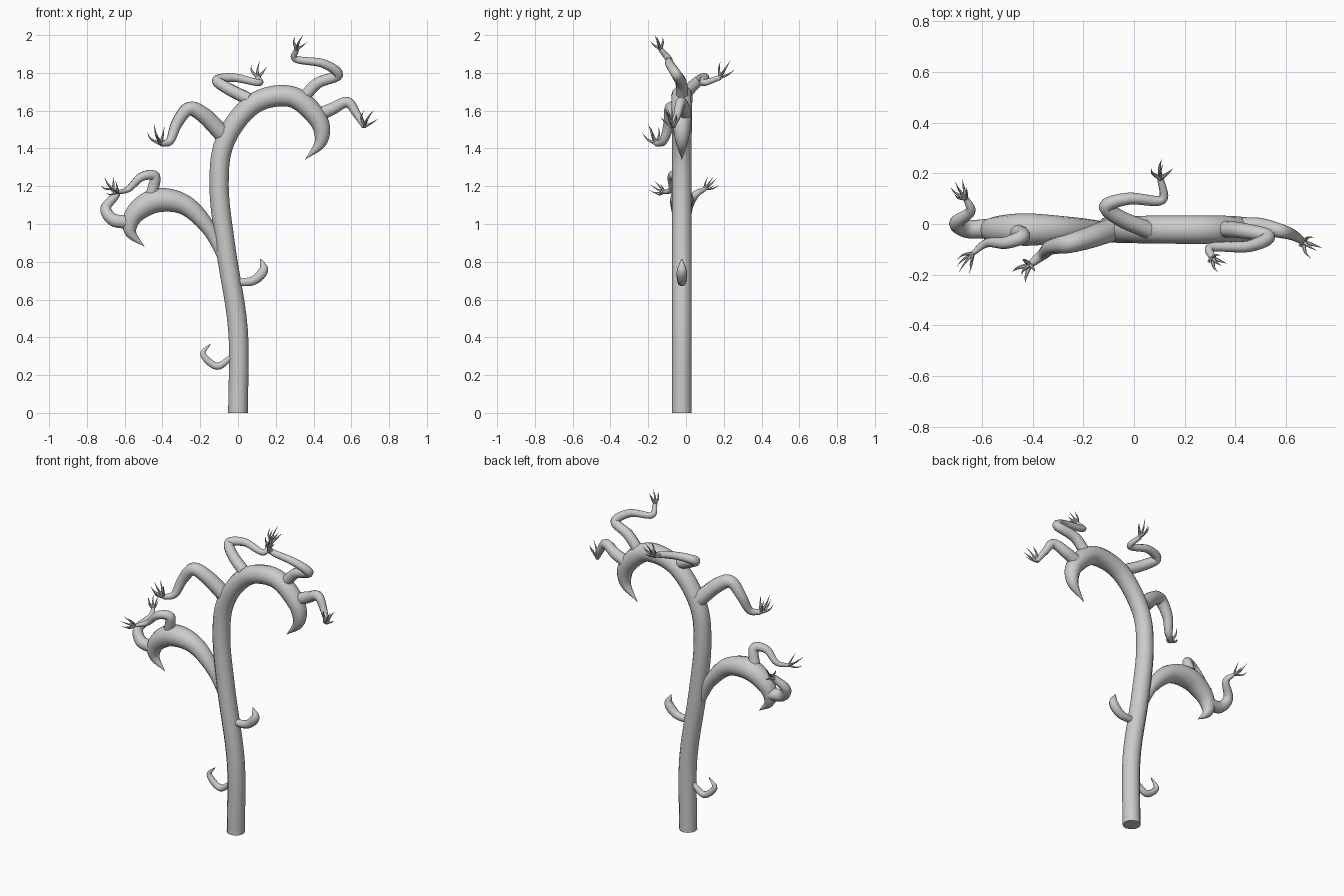
import bpy, math
from mathutils import Vector

if "Cube" in bpy.data.objects:
    bpy.data.objects.remove(bpy.data.objects["Cube"])

Y = -0.022  # plane of the main stalk


def catmull(pts, steps):
    """Smooth resampling of (x, y, z, radius) points."""
    p = [Vector(q) for q in pts]
    p = [2 * p[0] - p[1]] + p + [2 * p[-1] - p[-2]]
    out = []
    for i in range(1, len(p) - 2):
        a, b, c, d = p[i - 1:i + 3]
        m0, m1 = (c - a) / 2, (d - b) / 2
        for k in range(steps):
            t = k / steps
            s = t * t * (3 - 2 * t)
            out.append(b.lerp(c, s) + t * (1 - t) * ((1 - t) * m0 - t * m1))
    return out + [p[-2]]


def tube(name, paths, steps=7, res=3):
    """Tapered round tubes swept along one or more paths."""
    cu = bpy.data.curves.new(name, 'CURVE')
    cu.dimensions = '3D'
    cu.bevel_depth = 1
    cu.bevel_resolution = res
    cu.use_fill_caps = True
    for path in paths:
        pts = catmull(path, steps)
        sp = cu.splines.new('POLY')
        sp.points.add(len(pts) - 1)
        for q, v in zip(sp.points, pts):
            q.co = (v.x, v.y, v.z, 1)
            q.radius = max(v.w, 0.0005)
    ob = bpy.data.objects.new(name, cu)
    bpy.context.collection.objects.link(ob)
    bpy.ops.object.select_all(action='DESELECT')
    ob.select_set(True)
    bpy.context.view_layer.objects.active = ob
    bpy.ops.object.convert(target='MESH')
    bpy.ops.object.shade_smooth_by_angle(angle=math.radians(50))


def flat(*pts):
    """Path of (x, z, radius) points in the stalk plane."""
    return [(x, Y, z, r) for x, z, r in pts]


def claws(name, base, tip, r):
    """One long thin finger to the tip, with four shorter ones fanned round it."""
    d = tip - base
    u = d.cross(Vector((0, 1, 0))).normalized() * d.length
    v = d.cross(u).normalized() * d.length
    paths = []
    for i in range(5):
        a = i * math.pi / 2
        side = (u * math.cos(a) + v * math.sin(a)) * 0.4 if i else Vector()
        end = base + d * (0.7 if i else 1) + side
        mid = (base + end) / 2 + side * 0.2 + u * 0.06
        paths.append([(*base, r * 0.75), (*mid, r * 0.4), (*end, 0)])
    tube(name, paths, steps=3, res=1)


def tendril(name, r0, r1, *pts):
    """Winding tendril with tapering radius; the last point is the claw tip."""
    *body, tip = [Vector(p) for p in pts]
    n = len(body) - 1
    path = [(*p, r0 + (r1 - r0) * (i / n) ** 1.4) for i, p in enumerate(body)]
    tube(name, [path])
    claws(name + "_claws", body[-1], tip, r1)


# Main stalk curling over into a hooked point
tube("main_stalk", [flat(
    (0, 0, .052), (0, .44, .052), (-.065, .87, .052), (-.1, 1.2, .051), (-.068, 1.44, .052),
    (.08, 1.635, .055), (.28, 1.675, .056), (.42, 1.56, .051), (.44, 1.44, .034),
    (.355, 1.34, 0))], res=4)

# Side branch with the same hooked end
tube("side_branch", [flat(
    (-.085, .82, .02), (-.155, .975, .038), (-.28, 1.1, .053), (-.43, 1.125, .064),
    (-.545, 1.055, .052), (-.57, .96, .032), (-.495, .88, 0))], res=4)

# Small curled shoots on the lower stalk
tube("shoot_right", [flat((-.01, .69, .02), (.08, .7, .025), (.135, .755, .026), (.12, .815, .003))])
tube("shoot_left", [flat((-.03, .3, .014), (-.11, .247, .02), (-.185, .31, .016), (-.145, .366, .002))])

# Winding tendrils with clawed ends
tendril("tendril_left", .046, .014,
        (-.08, -.02, 1.475), (-.18, -.055, 1.575), (-.26, -.078, 1.61), (-.325, -.09, 1.53),
        (-.36, -.12, 1.44), (-.41, -.16, 1.425), (-.445, -.2, 1.53))
tendril("tendril_top_left", .034, .013,
        (.06, -.025, 1.66), (-.05, .02, 1.715), (-.11, .07, 1.76), (-.02, .1, 1.775),
        (.11, .095, 1.748), (.105, .18, 1.775), (.115, .235, 1.865))
tendril("tendril_top_right", .033, .013,
        (.34, -.02, 1.66), (.42, -.025, 1.745), (.53, -.05, 1.79), (.45, -.088, 1.85),
        (.305, -.092, 1.873), (.31, -.135, 1.925), (.345, -.165, 2))
tendril("tendril_right", .037, .013,
        (.43, -.01, 1.58), (.5, -.01, 1.61), (.58, -.028, 1.645), (.63, -.045, 1.58),
        (.668, -.07, 1.515), (.72, -.105, 1.605))
tendril("tendril_branch_top", .032, .01,
        (-.46, -.03, 1.15), (-.44, -.05, 1.25), (-.51, -.075, 1.25), (-.58, -.075, 1.185),
        (-.635, -.115, 1.168), (-.69, -.19, 1.21))
tendril("tendril_branch_end", .039, .011,
        (-.57, -.018, 1.01), (-.66, -.02, 1.022), (-.7, .005, 1.085), (-.645, .05, 1.155),
        (-.662, .1, 1.185), (-.705, .165, 1.245))
